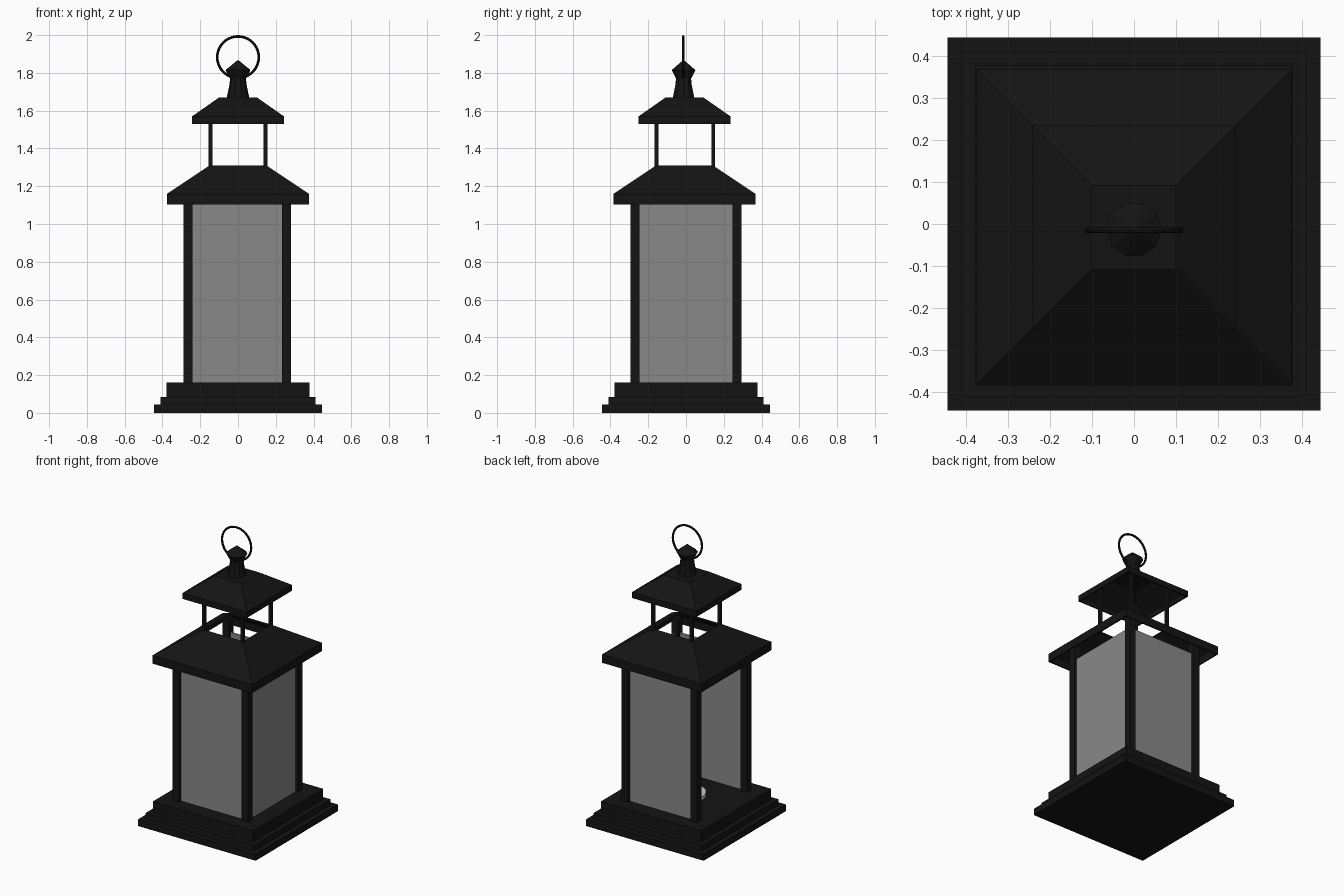
import bpy, bmesh
from math import cos, sin, pi, sqrt

if "Cube" in bpy.data.objects:
    bpy.data.objects.remove(bpy.data.objects["Cube"])


def material(name, r, g, b):
    m = bpy.data.materials.new(name)
    m.diffuse_color = (r, g, b, 1)
    m.use_nodes = True
    m.node_tree.nodes["Principled BSDF"].inputs["Base Color"].default_value = m.diffuse_color
    return m


BLACK = material("black_metal", 0.007, 0.007, 0.007)
GLASS = material("grey_glass", 0.25, 0.25, 0.25)
WAX = material("pale_wax", 0.7, 0.7, 0.7)


def loft(name, profile, mat, sides=4, center=(0, 0), bottom=True, top=True, shell=0):
    """Stack of n-gon rings from (radius, z); for squares the radius is the half width."""
    bm = bmesh.new()
    k = sqrt(2) if sides == 4 else 1
    start = pi / 4 if sides == 4 else 0
    rings = []
    for r, z in profile:
        rings.append([bm.verts.new((center[0] + r * k * cos(start + 2 * pi * i / sides),
                                    center[1] + r * k * sin(start + 2 * pi * i / sides), z))
                      for i in range(sides)])
    for a, b in zip(rings, rings[1:]):
        for i in range(sides):
            j = (i + 1) % sides
            bm.faces.new((a[i], a[j], b[j], b[i]))
    if bottom:
        bm.faces.new(rings[0][::-1])
    if top:
        bm.faces.new(rings[-1])
    me = bpy.data.meshes.new(name)
    bm.to_mesh(me)
    bm.free()
    ob = bpy.data.objects.new(name, me)
    bpy.context.collection.objects.link(ob)
    me.materials.append(mat)
    if shell:
        mod = ob.modifiers.new("thickness", 'SOLIDIFY')
        mod.thickness = shell
        mod.offset = -1
    return ob


def box(name, center, size, mat):
    bpy.ops.mesh.primitive_cube_add(size=1, location=center)
    ob = bpy.context.object
    ob.name = name
    ob.scale = size
    ob.data.materials.append(mat)
    return ob


# Stepped base
loft("base", [(0.444, 0), (0.444, 0.045), (0.41, 0.045), (0.41, 0.085),
              (0.378, 0.085), (0.378, 0.16)], BLACK)

# Corner posts of the body and of the upper vent
for sx in (-1, 1):
    for sy in (-1, 1):
        box("corner_post", (sx * 0.26 - 0.004, sy * 0.269, 0.68), (0.048, 0.048, 1.04), BLACK)
        box("vent_post", (sx * 0.145, sy * 0.15 - 0.006, 1.455), (0.02, 0.02, 0.33), BLACK)

# Glass panes: front, back and right; the left side is the open doorway
for sy, name in ((-1, "front_glass"), (1, "back_glass")):
    box(name, (-0.004, sy * 0.268, 0.63), (0.49, 0.008, 0.95), GLASS)
box("right_glass", (0.259, 0, 0.63), (0.008, 0.5, 0.95), GLASS)

# Low candle on the floor
loft("candle", [(0.125, 0.155), (0.125, 0.185)], WAX, sides=24)

# Hollow main roof, open at the top, and the small roof above
loft("main_roof", [(0.376, 1.103), (0.376, 1.16), (0.15, 1.31)], BLACK,
     center=(0, -0.008), bottom=False, top=False, shell=0.012)
loft("top_roof", [(0.243, 1.53), (0.243, 1.57), (0.1, 1.67)], BLACK,
     center=(0, -0.008), bottom=False, shell=0.012)

# Faceted finial
loft("finial", [(0.062, 1.66), (0.055, 1.69), (0.045, 1.74), (0.042, 1.77),
                (0.066, 1.815), (0.004, 1.866)], BLACK, sides=10, center=(0, -0.013))

# Carrying ring
bpy.ops.mesh.primitive_torus_add(location=(0, -0.015, 1.883), rotation=(pi / 2, 0, 0),
                                 major_radius=0.11, minor_radius=0.007,
                                 major_segments=40, minor_segments=8)
ring = bpy.context.object
ring.name = "carrying_ring"
ring.data.materials.append(BLACK)
bpy.ops.object.shade_smooth_by_angle()
